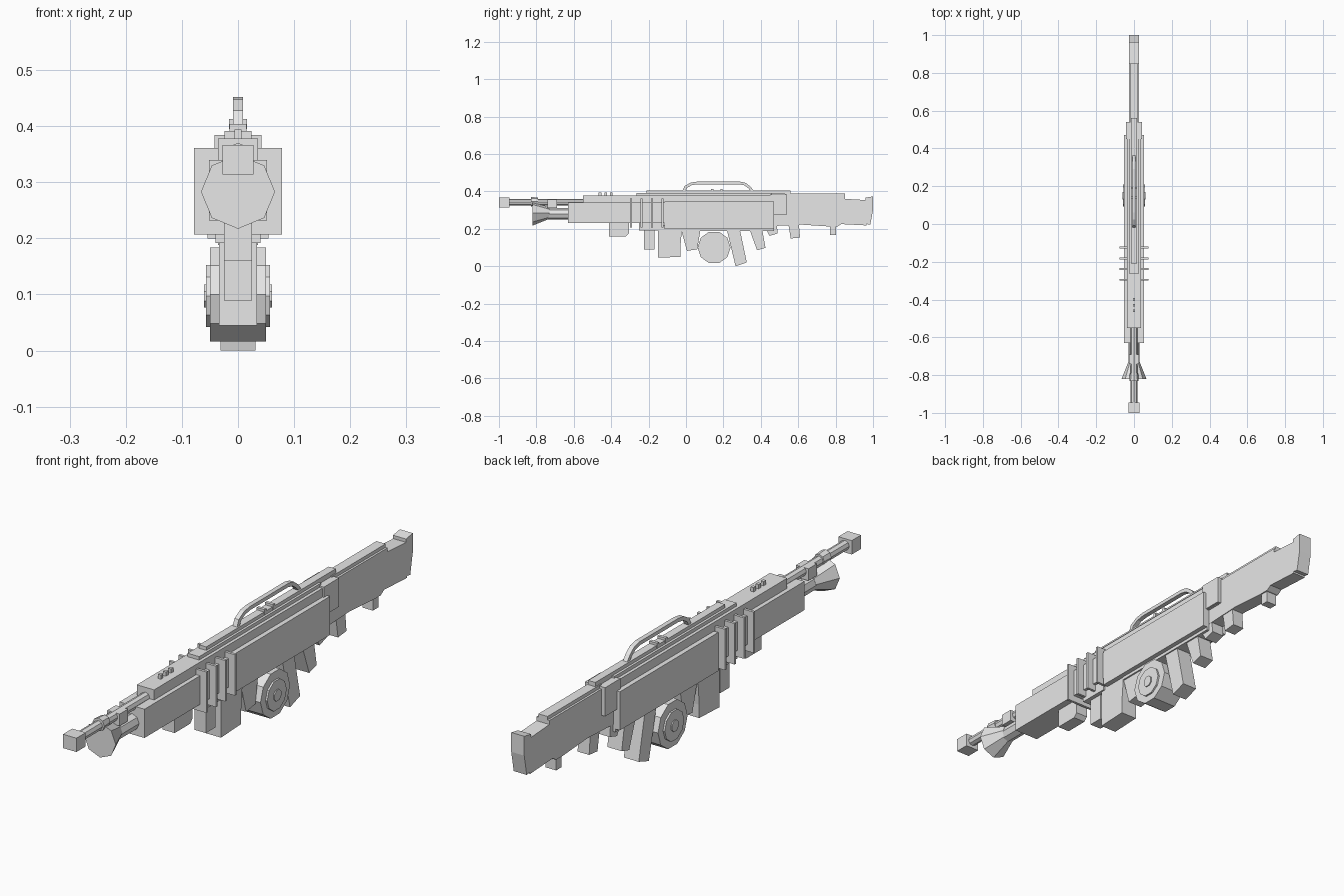
import bpy, bmesh, math
from mathutils import Vector, Matrix

grey = bpy.data.materials.new("light_grey")
grey.diffuse_color = (0.8, 0.8, 0.8, 1)


def finish(name, bm):
    bmesh.ops.recalc_face_normals(bm, faces=bm.faces)
    me = bpy.data.meshes.new(name)
    bm.to_mesh(me)
    bm.free()
    me.materials.append(grey)
    ob = bpy.data.objects.new(name, me)
    bpy.context.collection.objects.link(ob)
    return ob


def plate(name, pts, hx):
    """Side profile of (y, z) points, extruded symmetrically to +-hx."""
    bm = bmesh.new()
    a = [bm.verts.new((-hx, y, z)) for y, z in pts]
    b = [bm.verts.new((hx, y, z)) for y, z in pts]
    n = len(pts)
    bm.faces.new(a)
    bm.faces.new(b[::-1])
    for i in range(n):
        j = (i + 1) % n
        bm.faces.new((a[i], b[i], b[j], a[j]))
    return finish(name, bm)


def box(name, y0, y1, z0, z1, hx):
    return plate(name, [(y0, z0), (y1, z0), (y1, z1), (y0, z1)], hx)


def tube(name, y0, y1, z, r0, r1, sides=8):
    """Faceted cylinder or cone running along y."""
    bm = bmesh.new()
    m = Matrix.Translation((0, (y0 + y1) / 2, z)) @ Matrix.Rotation(-math.pi / 2, 4, 'X')
    bmesh.ops.create_cone(bm, cap_ends=True, segments=sides, radius1=r0,
                          radius2=r1, depth=y1 - y0, matrix=m)
    return finish(name, bm)


def disc(name, y, z, r, hx, sides):
    step = 2 * math.pi / sides
    pts = [(y + r * math.sin((i + .5) * step), z + r * math.cos((i + .5) * step))
           for i in range(sides)]
    return plate(name, pts, hx)


# Barrel, muzzle and flared lower tube
box("muzzle_block", -1.0, -0.945, 0.314, 0.366, 0.028)
tube("barrel", -0.95, -0.54, 0.342, 0.018, 0.018)
box("barrel_clamp", -0.74, -0.69, 0.312, 0.357, 0.026)
tube("barrel_collar", -0.83, -0.79, 0.345, 0.025, 0.022)
tube("lower_flare", -0.82, -0.73, 0.283, 0.066, 0.03)
tube("lower_tube", -0.75, -0.62, 0.28, 0.03, 0.03)

# Main body
box("handguard", -0.63, -0.1, 0.232, 0.34, 0.052)
box("side_panels", -0.115, 0.47, 0.20, 0.345, 0.054)
box("upper_receiver", -0.55, 0.53, 0.275, 0.378, 0.036)
box("rear_collar", 0.45, 0.54, 0.276, 0.384, 0.042)
box("lower_frame", -0.02, 0.47, 0.188, 0.22, 0.036)
box("upper_rail", -0.265, 0.46, 0.37, 0.391, 0.024)
box("sight_rail", -0.21, 0.56, 0.385, 0.404, 0.015)

# Cooling fins
for i, y in enumerate((-0.295, -0.238, -0.182, -0.125)):
    box(f"cooling_fin_{i + 1}", y - 0.005, y + 0.005, 0.207, 0.361, 0.078)

# Small studs on the top
for i, y in enumerate((-0.46, -0.43, -0.40)):
    box(f"front_stud_{i + 1}", y - 0.007, y + 0.007, 0.37, 0.394, 0.006)
for i, y in enumerate((0.14, 0.19)):
    box(f"rail_stud_{i + 1}", y - 0.006, y + 0.006, 0.395, 0.413, 0.016)

# Carry handle: bent bar with a thin rectangular section
outer = [(-0.02, 0.40), (-0.008, 0.428), (0.025, 0.447), (0.06, 0.452),
         (0.29, 0.452), (0.32, 0.445), (0.345, 0.425), (0.365, 0.40)]
inner = [(0.348, 0.40), (0.332, 0.418), (0.312, 0.432), (0.285, 0.438),
         (0.062, 0.438), (0.03, 0.433), (0.006, 0.419), (-0.004, 0.40)]
plate("carry_handle", outer + inner, 0.009)

# Stock
plate("stock", [(0.47, 0.215), (0.62, 0.222), (0.77, 0.212), (0.81, 0.212),
                (0.83, 0.225), (0.965, 0.218), (0.965, 0.353), (0.85, 0.36),
                (0.85, 0.375), (0.47, 0.375)], 0.027)
box("cheek_rest", 0.53, 0.85, 0.36, 0.388, 0.019)
plate("butt_pad", [(0.965, 0.225), (0.985, 0.222), (1.0, 0.30), (1.0, 0.373),
                   (0.96, 0.366)], 0.027)
box("stock_peg", 0.77, 0.803, 0.168, 0.225, 0.022)

# Parts hanging below the body
plate("front_grip", [(-0.412, 0.24), (-0.412, 0.16), (-0.32, 0.16),
                     (-0.305, 0.175), (-0.305, 0.24)], 0.025)
box("front_post", -0.225, -0.168, 0.088, 0.245, 0.024)
box("post_collar", -0.25, -0.13, 0.192, 0.24, 0.04)
plate("magazine", [(-0.15, 0.22), (-0.15, 0.045), (-0.03, 0.05), (-0.03, 0.10),
                   (-0.02, 0.22)], 0.034)
plate("feed_brace", [(-0.03, 0.21), (0.005, 0.082), (0.06, 0.09), (0.08, 0.21)], 0.03)
plate("pistol_grip", [(0.215, 0.21), (0.265, 0.0), (0.325, 0.02), (0.285, 0.21)], 0.031)
plate("trigger_guard", [(0.335, 0.21), (0.38, 0.085), (0.425, 0.098), (0.405, 0.21)], 0.03)
plate("rear_tab", [(0.42, 0.21), (0.447, 0.162), (0.49, 0.175), (0.48, 0.29)], 0.026)
plate("rear_grip", [(0.545, 0.24), (0.56, 0.148), (0.61, 0.153), (0.602, 0.24)], 0.024)

# Drum with stepped caps on both sides
disc("drum", 0.15, 0.10, 0.088, 0.050, 10)
disc("drum_cap", 0.15, 0.097, 0.058, 0.057, 10)
disc("drum_hub", 0.15, 0.097, 0.022, 0.061, 8)
